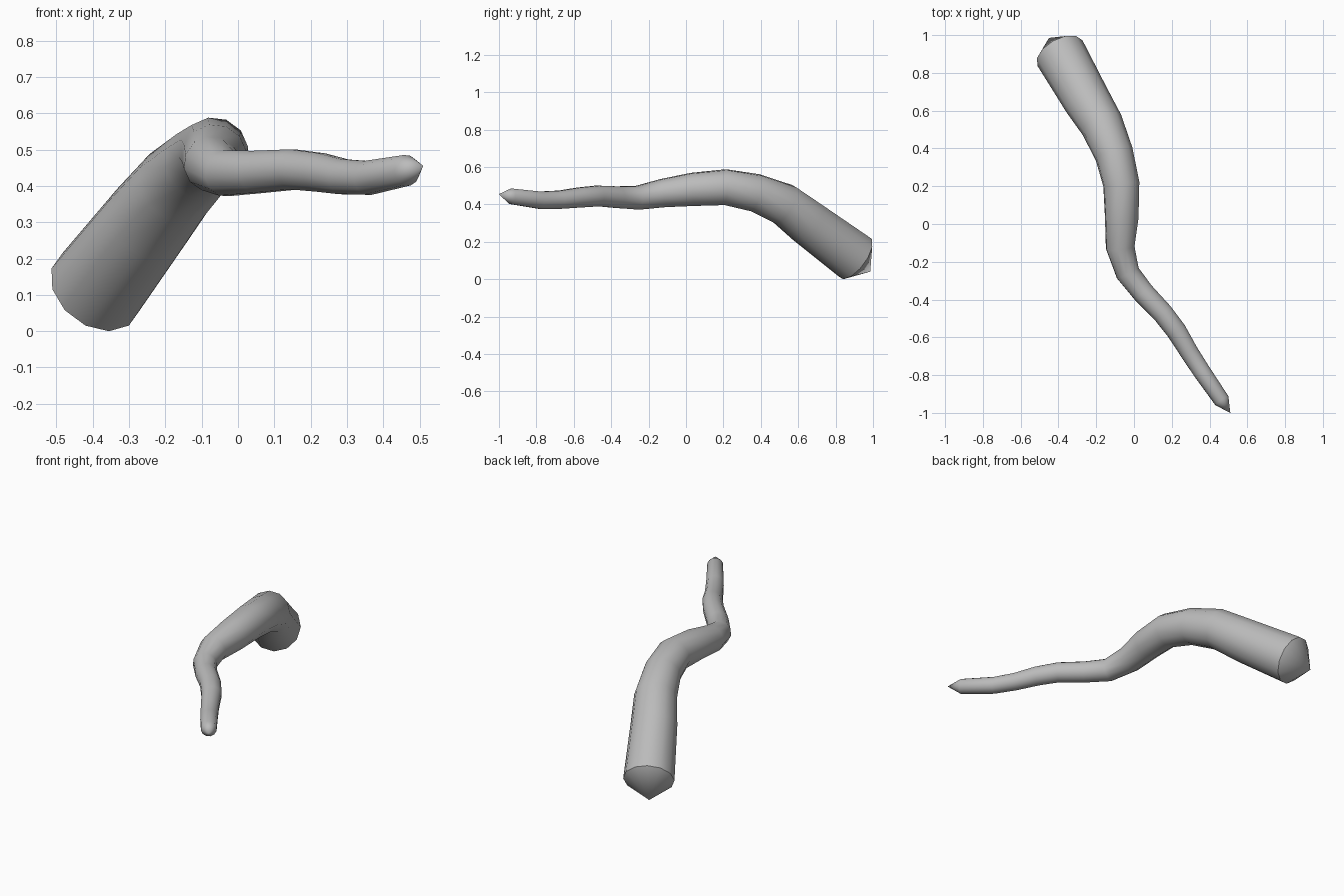
import bpy, bmesh, math
from mathutils import Vector

if "Cube" in bpy.data.objects:
    bpy.data.objects.remove(bpy.data.objects["Cube"], do_unlink=True)

SIDES = 12

grey = bpy.data.materials.new("plain_grey")
grey.use_nodes = True
grey.diffuse_color = (0.5, 0.5, 0.5, 1)
grey.node_tree.nodes["Principled BSDF"].inputs["Base Color"].default_value = (0.5, 0.5, 0.5, 1)

# Centre line from thick base to thin tip: x, y, z, radius
path = [
    (-.392, .905, .115, .137), (-.25, .655, .30, .125), (-.17, .525, .40, .115),
    (-.105, .37, .462, .103), (-.067, .21, .492, .097), (-.065, .035, .48, .09),
    (-.073, -.125, .46, .077), (-.033, -.26, .435, .065), (.05, -.365, .438, .06),
    (.152, -.472, .445, .057), (.225, -.567, .437, .055), (.29, -.675, .425, .05),
    (.358, -.78, .422, .048), (.465, -.935, .443, .043),
]
base_point = Vector((-.45, .985, .04))
tip_point = Vector((.51, -1, .455))
centres = [Vector(p[:3]) for p in path]

bm = bmesh.new()

# Rings square to the path, with the frame carried along without twist
rings = []
last = len(path) - 1
side = Vector((0, 0, 1))
for i, c in enumerate(centres):
    tangent = (centres[min(i + 1, last)] - centres[max(i - 1, 0)]).normalized()
    side = (side - tangent * side.dot(tangent)).normalized()
    other = tangent.cross(side)
    ring = []
    for k in range(SIDES):
        a = math.tau * k / SIDES
        ring.append(bm.verts.new(c + path[i][3] * (side * math.cos(a) + other * math.sin(a))))
    rings.append(ring)

# Tube wall
for a, b in zip(rings, rings[1:]):
    for k in range(SIDES):
        n = (k + 1) % SIDES
        bm.faces.new((a[k], a[n], b[n], b[k]))

# Pointed ends
for ring, point in ((rings[0], base_point), (rings[-1], tip_point)):
    apex = bm.verts.new(point)
    for k in range(SIDES):
        bm.faces.new((ring[k], ring[(k + 1) % SIDES], apex))

bmesh.ops.recalc_face_normals(bm, faces=bm.faces[:])
mesh = bpy.data.meshes.new("tapered_branch")
bm.to_mesh(mesh)
bm.free()
mesh.materials.append(grey)
branch = bpy.data.objects.new("tapered_branch", mesh)
bpy.context.collection.objects.link(branch)

# Smooth wall with a crease at the thick end
bpy.ops.object.select_all(action="DESELECT")
branch.select_set(True)
bpy.context.view_layer.objects.active = branch
bpy.ops.object.shade_smooth_by_angle(angle=math.radians(35))
